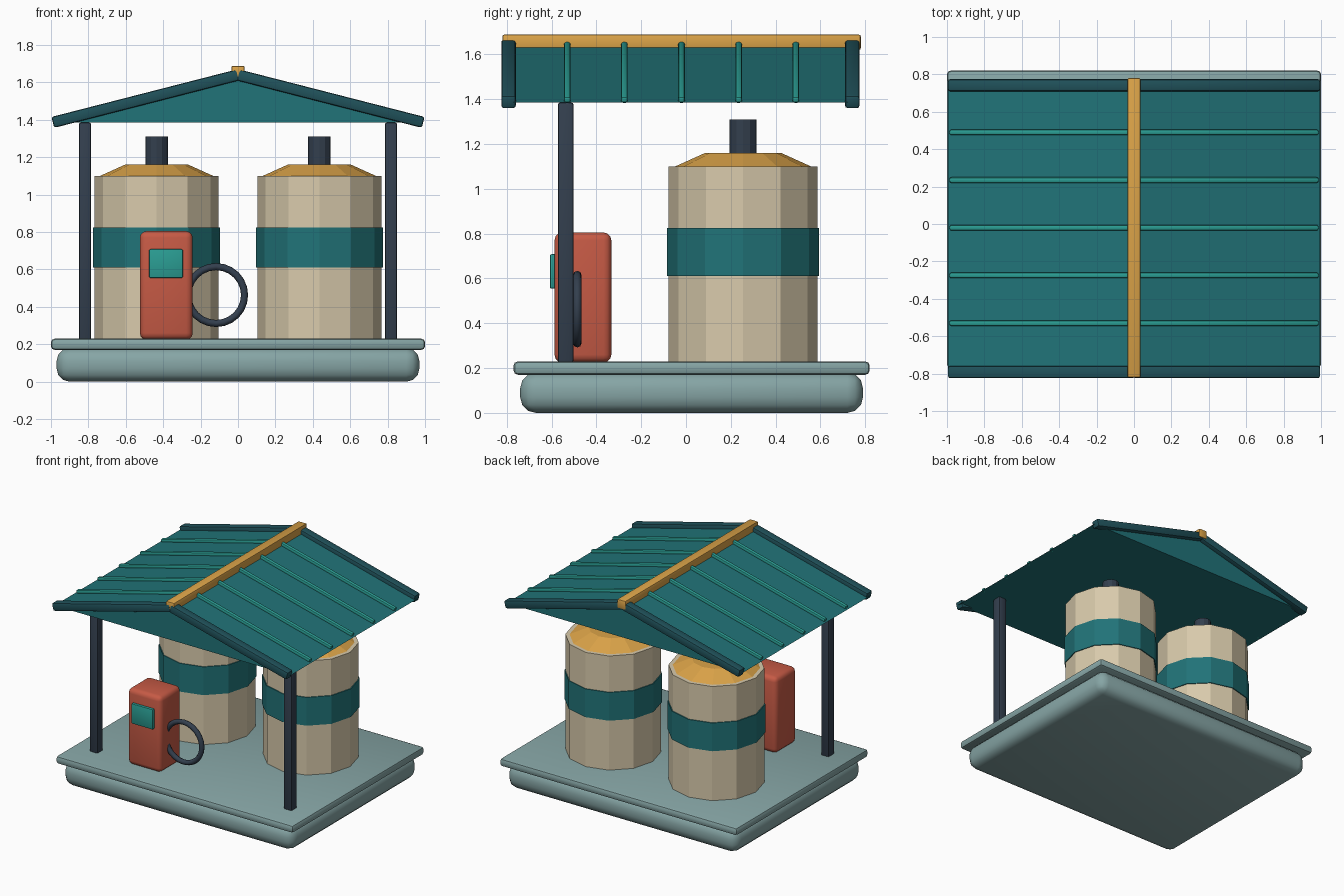
import bpy, bmesh, math
from mathutils import Matrix, Vector

if "Cube" in bpy.data.objects:
    bpy.data.objects.remove(bpy.data.objects["Cube"])


def mat(name, hexcol):
    lin = []
    for i in (0, 2, 4):
        c = int(hexcol[i:i + 2], 16) / 255
        lin.append(c / 12.92 if c <= 0.04045 else ((c + 0.055) / 1.055) ** 2.4)
    m = bpy.data.materials.new(name)
    m.diffuse_color = (*lin, 1)
    m.use_nodes = True
    m.node_tree.nodes["Principled BSDF"].inputs["Base Color"].default_value = m.diffuse_color
    return m


SAGE = mat("sage concrete", "86A5A5")
TEAL = mat("teal", "217378")
DARK_TEAL = mat("dark teal", "20525B")
BRIGHT = mat("bright teal", "2A9D93")
AMBER = mat("amber", "DBA348")
RED = mat("red", "C65A45")
NAVY = mat("navy", "333F4E")
BEIGE = mat("beige", "D8CAAB")


def finish(bm, name, material, smooth=False):
    bmesh.ops.recalc_face_normals(bm, faces=bm.faces)
    me = bpy.data.meshes.new(name)
    bm.to_mesh(me)
    bm.free()
    me.materials.append(material)
    if smooth:
        me.polygons.foreach_set("use_smooth", [True] * len(me.polygons))
        me.set_sharp_from_angle(angle=math.radians(35))
    ob = bpy.data.objects.new(name, me)
    bpy.context.collection.objects.link(ob)
    return ob


def box(name, lo, hi, material, bevel=0.0, segs=2, tilt=0.0):
    """Bevelled box between two corners, tilted about y around its centre."""
    lo, hi = Vector(lo), Vector(hi)
    bm = bmesh.new()
    bmesh.ops.create_cube(bm, size=1, matrix=Matrix.Diagonal((*(hi - lo), 1)))
    if bevel:
        bmesh.ops.bevel(bm, geom=bm.edges[:], offset=bevel, segments=segs,
                        profile=0.5, affect='EDGES')
    bm.transform(Matrix.Translation((lo + hi) / 2) @ Matrix.Rotation(tilt, 4, 'Y'))
    return finish(bm, name, material, bevel > 0)


def cone(name, x, y, z0, z1, r0, r1, material, sides=12):
    bm = bmesh.new()
    bmesh.ops.create_cone(bm, cap_ends=True, segments=sides, radius1=r0, radius2=r1,
                          depth=z1 - z0, matrix=Matrix.Translation((x, y, (z0 + z1) / 2)))
    return finish(bm, name, material)


# Base slab
box("base_plinth", (-0.97, -0.74, 0), (0.97, 0.79, 0.18), SAGE, 0.07, 3)
box("base_top", (-1, -0.77, 0.17), (1, 0.82, 0.23), SAGE, 0.02, 2)

# Storage tanks
for side, x in (("left", -0.435), ("right", 0.435)):
    y = 0.255
    cone(side + "_tank", x, y, 0.22, 1.10, 0.332, 0.332, BEIGE)
    cone(side + "_tank_band", x, y, 0.61, 0.825, 0.339, 0.339, TEAL)
    cone(side + "_tank_lid", x, y, 1.09, 1.16, 0.325, 0.17, AMBER)
    cone(side + "_tank_vent", x, y, 1.15, 1.31, 0.06, 0.06, NAVY)

# Front posts
for side, x in (("left", -0.818), ("right", 0.818)):
    box(side + "_post", (x - 0.033, -0.572, 0.225), (x + 0.033, -0.502, 1.385), NAVY, 0.01)

# Roof prism
EAVE, APEX, HALF = 1.385, 1.64, 0.995
bm = bmesh.new()
tri = bm.faces.new([bm.verts.new((x, -0.79, z))
                    for x, z in ((-HALF, EAVE), (HALF, EAVE), (0, APEX))])
ext = bmesh.ops.extrude_face_region(bm, geom=[tri], use_keep_orig=True)
bmesh.ops.translate(bm, vec=(0, 1.53, 0),
                    verts=[v for v in ext["geom"] if isinstance(v, bmesh.types.BMVert)])
finish(bm, "roof", TEAL)


def slope_bar(name, s, y, width, thick, x0, x1, lift, material, bevel):
    """Bar lying along one roof slope (s = -1 left, 1 right)."""
    ang = math.atan2(APEX - EAVE, HALF)
    xm, length = (x0 + x1) / 2, (x1 - x0) / math.cos(ang)
    zm = APEX - (APEX - EAVE) * xm / HALF + lift
    h = Vector((length / 2, width / 2, thick / 2))
    c = Vector((s * xm, y, zm))
    box(name, c - h, c + h, material, bevel, 2, s * ang)


for s, side in ((-1, "left"), (1, "right")):
    # Gable edge boards
    for end, y in (("front", -0.792), ("back", 0.742)):
        slope_bar(f"{side}_{end}_gable_board", s, y, 0.065, 0.06, 0.0, 0.99, 0,
                  DARK_TEAL, 0.012)
    # Roof ribs
    for i in range(5):
        slope_bar(f"{side}_roof_rib_{i + 1}", s, -0.02 + 0.255 * (i - 2), 0.03, 0.03,
                  0.02, 0.985, 0.008, BRIGHT, 0.01)

# Ridge cap
box("ridge_cap", (-0.035, -0.82, 1.62), (0.035, 0.78, 1.688), AMBER, 0.008)

# Fuel pump with screen
box("pump_body", (-0.525, -0.587, 0.225), (-0.242, -0.333, 0.805), RED, 0.035, 3)
box("pump_screen", (-0.475, -0.607, 0.555), (-0.295, -0.58, 0.708), BRIGHT, 0.006)

# Hose loop
bm = bmesh.new()
N, M, R, r = 24, 8, 0.152, 0.019
rings = []
for i in range(N):
    a = 2 * math.pi * i / N
    ring = []
    for j in range(M):
        b = 2 * math.pi * j / M
        d = R + r * math.cos(b)
        ring.append(bm.verts.new((-0.117 + d * math.cos(a), -0.485 + r * math.sin(b),
                                  0.463 + d * math.sin(a))))
    rings.append(ring)
for i in range(N):
    p, q = rings[i], rings[(i + 1) % N]
    for j in range(M):
        k = (j + 1) % M
        bm.faces.new((p[j], p[k], q[k], q[j]))
hose = finish(bm, "pump_hose", NAVY)
hose.data.polygons.foreach_set("use_smooth", [True] * len(hose.data.polygons))
